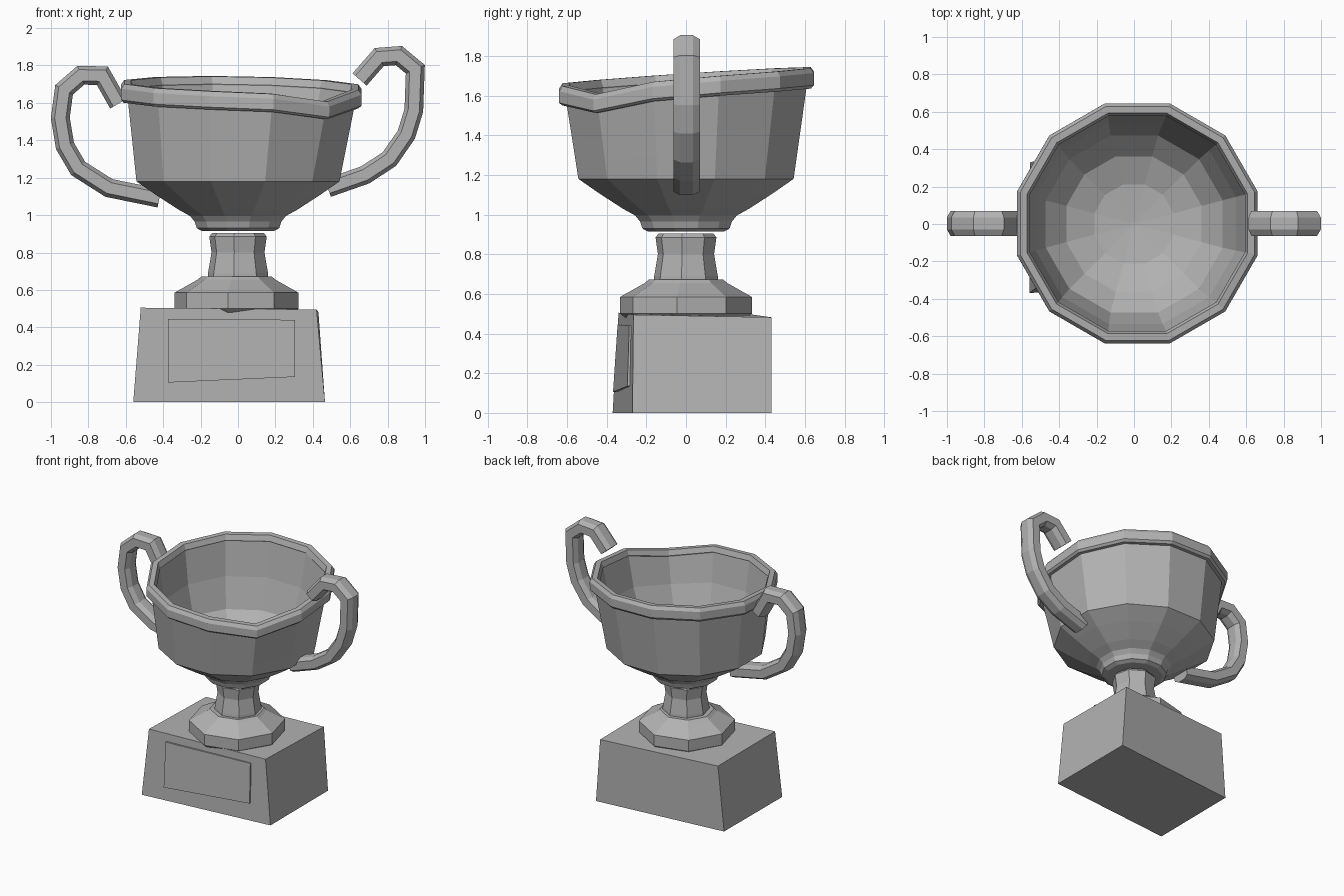
import bpy, bmesh, math
from mathutils import Vector

if "Cube" in bpy.data.objects:
    bpy.data.objects.remove(bpy.data.objects["Cube"])

grey = bpy.data.materials.new("pewter_grey")
grey.diffuse_color = (0.45, 0.45, 0.45, 1)
grey.use_nodes = True
grey.node_tree.nodes["Principled BSDF"].inputs["Base Color"].default_value = grey.diffuse_color


def build(name, rings, loop=False, caps=True):
    """Bridge a list of equally sized point rings into one flat-faced part."""
    bm = bmesh.new()
    rows = [[bm.verts.new(p) for p in ring] for ring in rings]
    n = len(rows[0])
    pairs = list(zip(rows, rows[1:])) + ([(rows[-1], rows[0])] if loop else [])
    for a, b in pairs:
        for i in range(n):
            j = (i + 1) % n
            bm.faces.new((a[i], a[j], b[j], b[i]))
    if caps and not loop:
        bm.faces.new(rows[0])
        bm.faces.new(rows[-1])
    bmesh.ops.recalc_face_normals(bm, faces=bm.faces[:])
    me = bpy.data.meshes.new(name)
    bm.to_mesh(me)
    bm.free()
    me.materials.append(grey)
    ob = bpy.data.objects.new(name, me)
    bpy.context.collection.objects.link(ob)
    return ob


def lathe(profile, sides, start, shape=lambda p, a: p):
    """Rings of points around z; shape() bends each point."""
    rings = []
    for r, z in profile:
        ring = []
        for i in range(sides):
            a = start + 2 * math.pi * i / sides
            ring.append(shape(Vector((r * math.cos(a), r * math.sin(a), z)), i))
        rings.append(ring)
    return rings


# Hand-made wobble of the cup: leaning rim with one dented corner
DENT = {10: -0.008, 9: -0.008, 11: -0.008}
DENT[10] = -0.055


def cup_shape(p, i):
    k = min(max((p.z - 1.18) / 0.45, 0), 1)
    return Vector((p.x + 0.018 * k, p.y + 0.003 * k,
                   p.z + k * (0.042 * p.y / 0.64 - 0.012 * p.x / 0.64 + DENT.get(i, 0))))


# Cup: outside wall up, inside wall back down
cup = [(0.20, 0.915), (0.228, 0.93), (0.24, 0.965), (0.265, 0.995), (0.33, 1.03),
       (0.45, 1.105), (0.562, 1.18), (0.58, 1.30), (0.598, 1.42), (0.63, 1.63),
       (0.598, 1.66), (0.555, 1.42), (0.49, 1.21), (0.375, 1.10), (0.22, 1.04), (0.012, 1.02)]
build("cup", lathe(cup, 12, math.radians(15), cup_shape))

# Rim band
rim = [(0.62, 1.60), (0.65, 1.60), (0.665, 1.615), (0.665, 1.675), (0.648, 1.70),
       (0.61, 1.70), (0.595, 1.66)]
build("rim", lathe(rim, 12, math.radians(15), cup_shape), loop=True)

# Stem and foot ring
stem = [(0.165, 0.65), (0.162, 0.69), (0.143, 0.80), (0.155, 0.885), (0.14, 0.905)]
build("stem", lathe(stem, 8, math.radians(-8)))
foot = [(0.31, 0.48), (0.335, 0.50), (0.335, 0.585), (0.21, 0.655), (0.19, 0.672)]
build("foot", lathe(foot, 8, math.radians(-8))).location.x = -0.008

# Skewed block base
bottom = [(-0.56, -0.37, 0), (0.465, -0.27, 0), (0.465, 0.43, 0), (-0.555, 0.33, 0)]
top = [(-0.52, -0.34, 0.505), (0.42, -0.265, 0.495), (0.43, 0.43, 0.482), (-0.51, 0.34, 0.495)]
build("base", [bottom, top])

# Name plate, slightly proud of the front
plate = [(-0.375, -0.368, 0.105), (0.305, -0.296, 0.135),
         (0.305, -0.286, 0.44), (-0.375, -0.345, 0.445)]
build("plate", [plate, [(x, y + 0.03, z) for x, y, z in plate]])

# Handles: chamfered bar swept along a path in the xz plane with mitred joints
SECTION = [(0.05, 0.032), (0.03, 0.067), (-0.03, 0.067), (-0.05, 0.032),
           (-0.05, -0.032), (-0.03, -0.067), (0.03, -0.067), (0.05, -0.032)]


def handle(name, path):
    pts = [Vector(p) for p in path]
    rings = []
    for i, p in enumerate(pts):
        d0 = (p - pts[i - 1]).normalized() if i else (pts[1] - p).normalized()
        d1 = (pts[i + 1] - p).normalized() if i < len(pts) - 1 else d0
        t = (d0 + d1).normalized()
        side = Vector((-t.y, t.x)) / max(t.dot(d0), 0.5)
        rings.append([(p.x + side.x * u, 0.003 + v, p.y + side.y * u) for u, v in SECTION])
    build(name, rings)


handle("right_handle", [(0.65, 1.725), (0.755, 1.845), (0.86, 1.853), (0.948, 1.78), (0.94, 1.56),
                        (0.90, 1.43), (0.81, 1.30), (0.68, 1.215), (0.48, 1.145)])
handle("left_handle", [(-0.64, 1.595), (-0.725, 1.745), (-0.84, 1.748), (-0.93, 1.67), (-0.95, 1.52),
                       (-0.925, 1.37), (-0.855, 1.25), (-0.69, 1.145), (-0.42, 1.09)])
